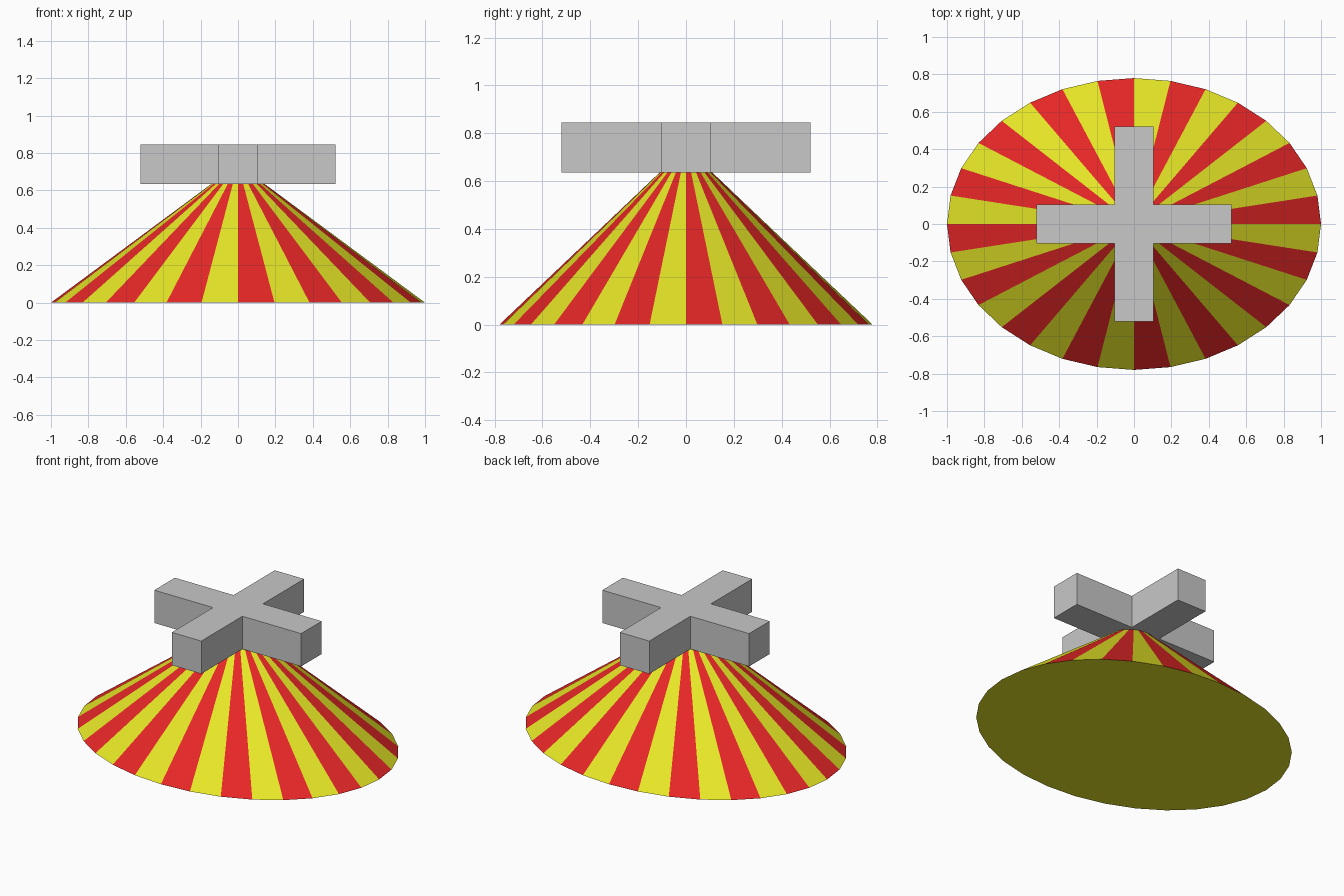
import bpy
import bmesh
from math import cos, sin, tau

default = bpy.data.objects.get("Cube")
if default:
    bpy.data.objects.remove(default)


def material(name, rgb):
    mat = bpy.data.materials.new(name)
    mat.use_nodes = True
    color = (*rgb, 1)
    mat.diffuse_color = color
    mat.node_tree.nodes["Principled BSDF"].inputs["Base Color"].default_value = color
    return mat


def add_object(name, bm, materials):
    bmesh.ops.recalc_face_normals(bm, faces=bm.faces)
    mesh = bpy.data.meshes.new(name)
    bm.to_mesh(mesh)
    bm.free()
    for mat in materials:
        mesh.materials.append(mat)
    obj = bpy.data.objects.new(name, mesh)
    bpy.context.collection.objects.link(obj)
    return obj


red = material("red", (0.8, 0.02, 0.02))
yellow = material("yellow", (0.8, 0.8, 0.02))
grey = material("grey", (0.58, 0.58, 0.58))

# Striped oval canopy: alternating panels rising to a point, yellow underside
SIDES, RADIUS_X, RADIUS_Y, APEX = 32, 1.0, 0.78, 0.74
bm = bmesh.new()
rim = [bm.verts.new((RADIUS_X * cos(tau * i / SIDES), RADIUS_Y * sin(tau * i / SIDES), 0))
       for i in range(SIDES)]
tip = bm.verts.new((0, 0, APEX))
for i in range(SIDES):
    panel = bm.faces.new((rim[i], rim[(i + 1) % SIDES], tip))
    panel.material_index = i % 2
base = bm.faces.new(rim[::-1])
base.material_index = 1
add_object("striped_canopy", bm, [red, yellow])

# Four-armed cross on top: one outline turned through four quarters, extruded up
ARM, HALF, BOTTOM, HEIGHT = 0.52, 0.104, 0.635, 0.21
bm = bmesh.new()
outline = []
for quarter in range(4):
    c, s = round(cos(tau * quarter / 4)), round(sin(tau * quarter / 4))
    for x, y in ((ARM, -HALF), (ARM, HALF), (HALF, HALF)):
        outline.append(bm.verts.new((x * c - y * s, x * s + y * c, BOTTOM)))
floor = bm.faces.new(outline)
lifted = bmesh.ops.extrude_face_region(bm, geom=[floor], use_keep_orig=True)["geom"]
bmesh.ops.translate(bm, vec=(0, 0, HEIGHT),
                    verts=[v for v in lifted if isinstance(v, bmesh.types.BMVert)])
add_object("top_cross", bm, [grey])
